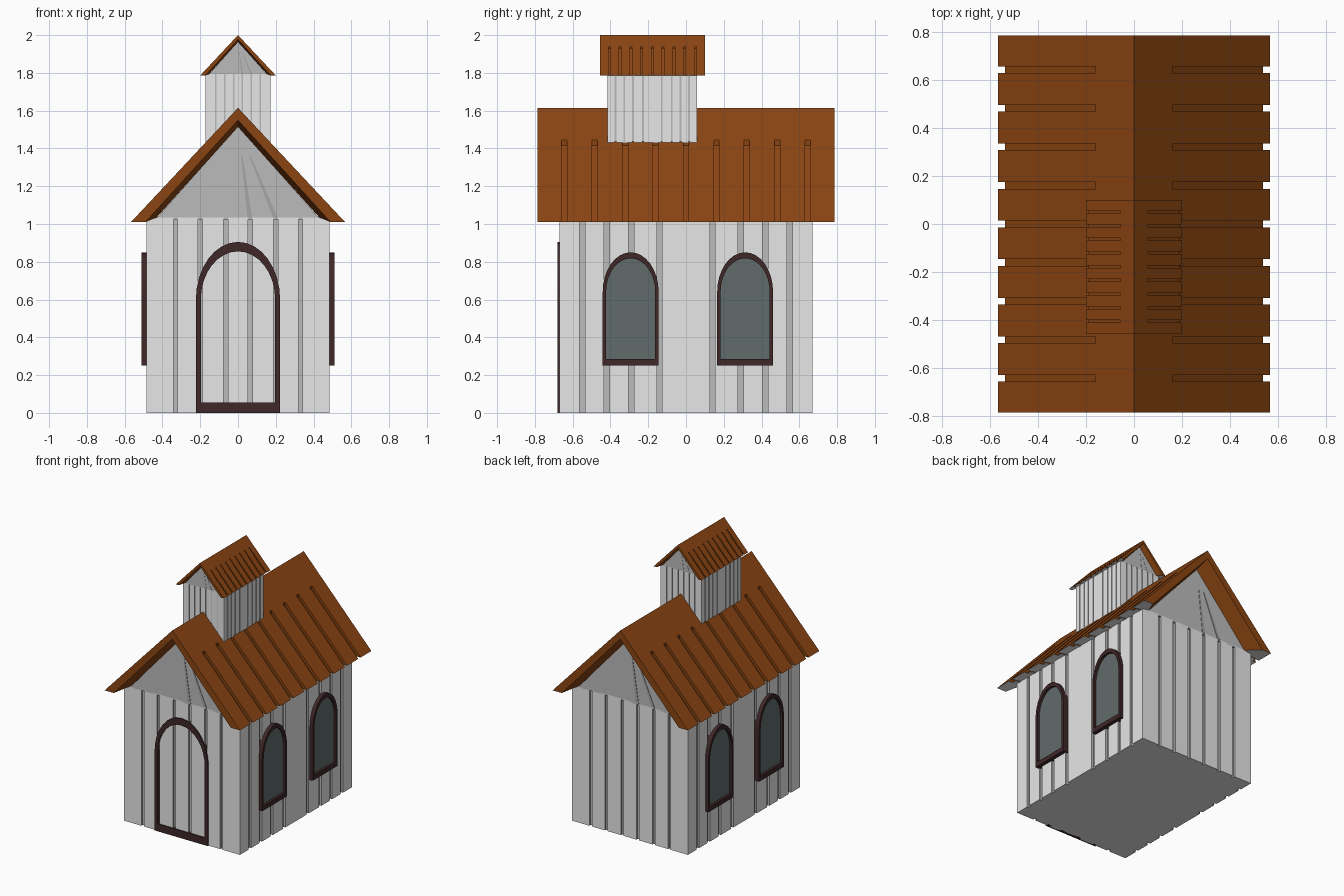
import bpy, bmesh, math
from mathutils import Vector

old = bpy.data.objects.get("Cube")
if old:
    bpy.data.objects.remove(old, do_unlink=True)


def material(name, rgb):
    m = bpy.data.materials.new(name)
    m.use_nodes = True
    m.diffuse_color = (*rgb, 1)
    m.node_tree.nodes["Principled BSDF"].inputs["Base Color"].default_value = (*rgb, 1)
    return m


WALL = material("pale grey boards", (0.8, 0.8, 0.8))
GROOVE = material("mid grey grooves", (0.5, 0.5, 0.5))
SEAM = material("dark grey seams", (0.38, 0.38, 0.38))
ROOF = material("brown roof", (0.26, 0.06, 0.006))
FRAME = material("dark maroon trim", (0.05, 0.02, 0.022))
GLASS = material("grey green glass", (0.12, 0.15, 0.147))


def finish(name, bm, mats, rule=None, scale=1.0, offset=(0, 0, 0)):
    bmesh.ops.remove_doubles(bm, verts=bm.verts, dist=1e-5)
    bmesh.ops.recalc_face_normals(bm, faces=bm.faces)
    for f in bm.faces:
        f.material_index = rule(f) if rule else 0
    for v in bm.verts:
        v.co = v.co * scale + Vector(offset)
    me = bpy.data.meshes.new(name)
    bm.to_mesh(me)
    bm.free()
    for m in mats:
        me.materials.append(m)
    ob = bpy.data.objects.new(name, me)
    bpy.context.collection.objects.link(ob)
    return ob


def loft(sections):
    """Closed solid through matching point loops."""
    bm = bmesh.new()
    rings = [[bm.verts.new(p) for p in s] for s in sections]
    n = len(rings[0])
    for a, b in zip(rings, rings[1:]):
        for i in range(n):
            j = (i + 1) % n
            bm.faces.new((a[i], a[j], b[j], b[i]))
    bm.faces.new(rings[0])
    bm.faces.new(rings[-1])
    return bm


HX, HY, TOP = 0.485, 0.67, 1.035
FRONT_GROOVES = (0.065, 0.2, 0.33)
SIDE_GROOVES = (0.14, 0.29, 0.42, 0.55)


# Boarded walls: notched outline extruded upward
def boarded_walls(name, scale, offset):
    def edge(half, dist, grooves, w, turn):
        pts = [(-half, -dist)]
        for g in sorted([-g for g in grooves] + list(grooves)):
            pts += [(g - w, -dist), (g - w, 0.015 - dist),
                    (g + w, 0.015 - dist), (g + w, -dist)]
        c, s = ((1, 0), (0, 1), (-1, 0), (0, -1))[turn]
        return [(x * c - y * s, x * s + y * c) for x, y in pts]

    outline = []
    for turn in range(4):
        if turn % 2 == 0:
            outline += edge(HX, HY, FRONT_GROOVES, 0.011, turn)
        else:
            outline += edge(HY, HX, SIDE_GROOVES, 0.014, turn)

    def recessed(f):
        c = f.calc_center_median()
        return int(abs(f.normal.z) < 0.5 and abs(c.x) < HX - 0.002
                   and abs(c.y) < HY - 0.002)

    bm = loft([[(x, y, z) for x, y in outline] for z in (0, TOP)])
    finish(name, bm, [WALL, GROOVE], recessed, scale, offset)


# Gable triangles with slanted seams
def gables(name, scale, offset):
    tri = ((-0.435, TOP - 0.01), (0.435, TOP - 0.01), (0, 1.52))
    bm = loft([[(x, y, z) for x, z in tri] for y in (-HY, HY)])
    finish(name, bm, [GROOVE], None, scale, offset)
    for end, side in (("front", 1), ("back", -1)):
        for label, low, high in (("inner", 0.062, 0.02), ("outer", 0.197, 0.063)):
            quad = ((low - 0.012, TOP), (low + 0.012, TOP),
                    (high + 0.004, 1.36), (high - 0.004, 1.36))
            bm = loft([[(x * side, -y * side, z) for x, z in quad]
                       for y in (HY - 0.002, HY + 0.003)])
            finish(f"{name}_{end}_{label}_seam", bm, [SEAM], None, scale, offset)


# Gabled roof lofted front to back, with grooves cut down both slopes
RIDGE, EAVE_X, EAVE_Z = 1.615, 0.567, 1.01


def roof(name, scale, offset):
    start = 0.16
    start_z = RIDGE - (RIDGE - EAVE_Z) * start / EAVE_X

    def section(y, overhang=False, cut=False):
        inner, apex = ((0.49, EAVE_Z), 1.55) if overhang else ((0.43, TOP), 1.515)
        half = [(start, start_z),
                (start, start_z - (0.028 if cut else 0)),
                (EAVE_X - (0.028 if cut else 0), EAVE_Z), inner]
        pts = [(0, RIDGE)] + half + [(0, apex)] + [(-x, z) for x, z in reversed(half)]
        return [(x, y, z) for x, z in pts]

    sections = [section(-0.787, True), section(-HY)]
    for k in range(-4, 5):
        a, b = k * 0.161 - 0.014, k * 0.161 + 0.014
        sections += [section(a), section(a, cut=True), section(b, cut=True), section(b)]
    sections += [section(HY), section(0.787, True)]
    finish(name, loft(sections), [ROOF, WALL],
           lambda f: int(f.normal.z < -0.9), scale, offset)


for part, scale, offset in (("main", 1, (0, 0, 0)),
                            ("cupola", 0.354, (0, -0.178, 2 - RIDGE * 0.354))):
    boarded_walls(part + "_walls", scale, offset)
    gables(part + "_gable", scale, offset)
    roof(part + "_roof", scale, offset)


# Arched openings
def arch(w, bottom, spring, top, n=16):
    pts = [(-w, bottom), (w, bottom)]
    for i in range(n + 1):
        t = math.pi * i / n
        pts.append((w * math.cos(t), spring + (top - spring) * math.sin(t)))
    return pts


def arch_frame(name, outer, inner, near, far, place):
    bm = bmesh.new()
    loops = [[bm.verts.new(place(u, z, d)) for u, z in pts]
             for pts, d in ((outer, near), (outer, far), (inner, far), (inner, near))]
    n = len(outer)
    for a, b in zip(loops, loops[1:] + loops[:1]):
        for i in range(n):
            j = (i + 1) % n
            bm.faces.new((a[i], a[j], b[j], b[i]))
    finish(name, bm, [FRAME])


arch_frame("door_frame", arch(0.223, 0, 0.6, 0.905), arch(0.197, 0.055, 0.6, 0.855),
           0.65, 0.68, lambda u, z, d: (u, -d, z))

for side, s in (("left", 1), ("right", -1)):
    for end, y in (("front", -0.293), ("back", 0.313)):
        def place(u, z, d):
            return (s * d, y + u, z)
        inner = arch(0.13, 0.285, 0.64, 0.818)
        arch_frame(f"{side}_{end}_window_frame", arch(0.148, 0.25, 0.64, 0.85), inner,
                   0.465, 0.512, place)
        pane = loft([[place(u, z, d) for u, z in inner] for d in (0.486, 0.494)])
        finish(f"{side}_{end}_window_glass", pane, [GLASS])
